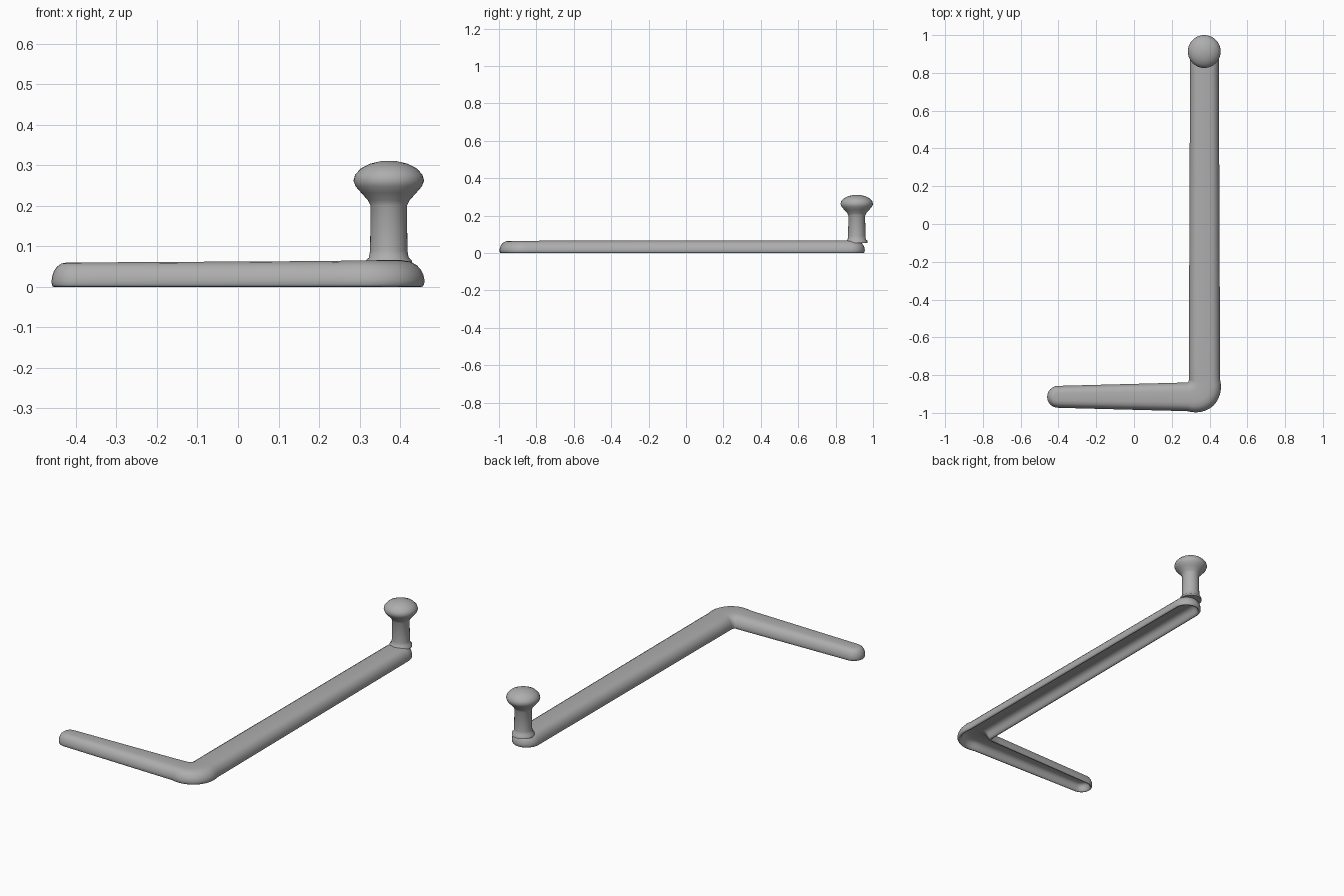
import bpy, bmesh
from math import sin, cos, pi
from mathutils import Vector

cube = bpy.data.objects.get("Cube")
if cube:
    bpy.data.objects.remove(cube)

grey = bpy.data.materials.new("plain_grey")
grey.use_nodes = True
colour = (0.42, 0.42, 0.42, 1)
grey.diffuse_color = colour
grey.node_tree.nodes["Principled BSDF"].inputs["Base Color"].default_value = colour


def loft(name, rings):
    """Join closed rings of equal length, closing the first and last."""
    bm = bmesh.new()
    loops = [[bm.verts.new(p) for p in ring] for ring in rings]
    n = len(loops[0])
    for a, b in zip(loops, loops[1:]):
        for i in range(n):
            j = (i + 1) % n
            bm.faces.new((a[i], a[j], b[j], b[i]))
    bmesh.ops.remove_doubles(bm, verts=bm.verts, dist=0.0002)
    bmesh.ops.holes_fill(bm, edges=bm.edges)
    bmesh.ops.recalc_face_normals(bm, faces=bm.faces)
    mesh = bpy.data.meshes.new(name)
    bm.to_mesh(mesh)
    bm.free()
    mesh.materials.append(grey)
    obj = bpy.data.objects.new(name, mesh)
    bpy.context.collection.objects.link(obj)
    bpy.ops.object.select_all(action="DESELECT")
    obj.select_set(True)
    bpy.context.view_layer.objects.active = obj
    bpy.ops.object.shade_smooth_by_angle(angle=1.0)
    return obj


def mix(a, b, t):
    return a + (b - a) * t


# Centre line of the bent bar: position, side direction, half width, height
centre, bend = Vector((0.283, -0.825)), 0.09
stations = []
for i in range(12):                                  # short arm
    t = i / 12
    pos = Vector((mix(-0.402, centre.x, t), -0.915))
    stations.append((pos, Vector((0, -1)), mix(0.058, 0.076, t), mix(0.06, 0.064, t)))
for i in range(13):                                  # corner
    a = pi / 2 * i / 12
    side = Vector((sin(a), -cos(a)))
    bulge = 1 + 0.12 * sin(2 * a)
    width = mix(0.076, 0.083, min(1, i / 6)) * bulge
    stations.append((centre + side * bend * bulge, side, width, 0.065))
for i in range(1, 21):                               # long arm
    t = i / 20
    pos = Vector((centre.x + bend, mix(centre.y, 0.88, t)))
    stations.append((pos, Vector((1, 0)), mix(0.083, 0.076, t), 0.066))


def outline(frac, level):
    """Plan outline of the bar, shrunk towards its centre line."""
    ring = []

    def add(station, direction):
        pos, _, w, h = station
        p = pos + direction * w * frac
        ring.append((p.x, p.y, level * h))

    def cap(station, start):
        for k in range(1, 12):
            a = start + pi * k / 12
            add(station, Vector((cos(a), sin(a))))

    for s in stations:
        add(s, s[1])
    cap(stations[-1], 0)
    for s in reversed(stations):
        add(s, -s[1])
    cap(stations[0], pi / 2)
    return ring


# Section: share of half width and share of height, top to hollow underside
section = [(0, 1), (0.35, 1), (0.6, 0.95), (0.78, 0.82), (0.9, 0.64),
           (0.97, 0.45), (1, 0.26), (0.99, 0.1), (0.95, 0.01), (0.9, 0),
           (0.82, 0.04), (0.75, 0.2), (0.68, 0.42), (0.58, 0.58), (0.4, 0.66), (0, 0.68)]
loft("bent_bar", [outline(f, z) for f, z in section])

# Round post with a mushroom knob, turned as one profile
profile = [(0.001, 0.052), (0.058, 0.054), (0.057, 0.065), (0.049, 0.072), (0.046, 0.09),
           (0.045, 0.2), (0.051, 0.213), (0.068, 0.232), (0.082, 0.248),
           (0.087, 0.262), (0.083, 0.277), (0.068, 0.293), (0.045, 0.304), (0.02, 0.31), (0.001, 0.311)]
steps = 40
loft("post_knob", [[(0.372 + r * cos(2 * pi * k / steps), 0.913 + r * sin(2 * pi * k / steps), z)
                    for k in range(steps)] for r, z in profile])
